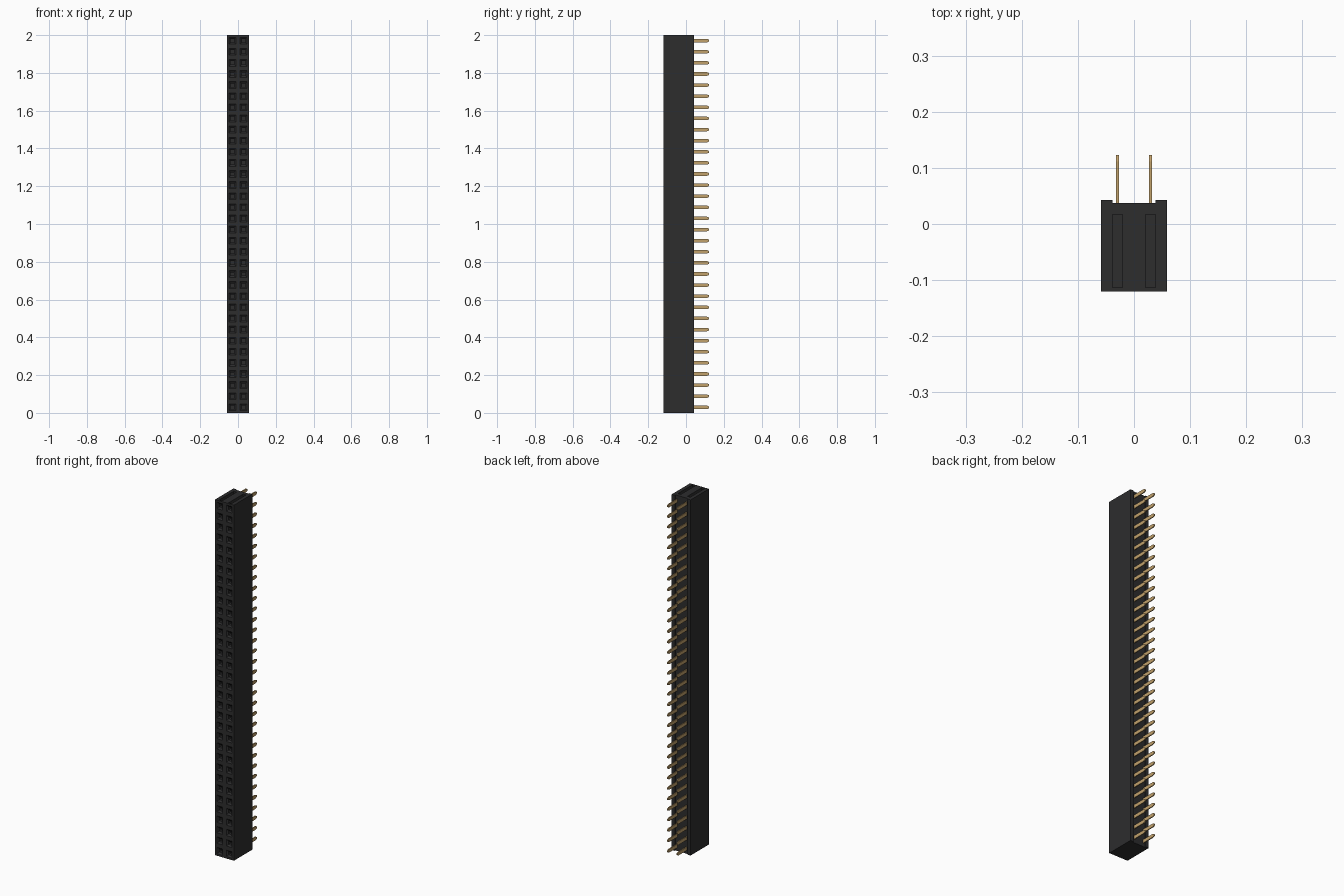
import bpy, bmesh

cube = bpy.data.objects.get("Cube")
if cube:
    bpy.data.objects.remove(cube, do_unlink=True)


def material(name, rgb, rough):
    m = bpy.data.materials.new(name)
    m.use_nodes = True
    m.diffuse_color = (*rgb, 1)
    b = m.node_tree.nodes["Principled BSDF"]
    b.inputs["Base Color"].default_value = (*rgb, 1)
    b.inputs["Roughness"].default_value = rough
    return m


black = material("black plastic", (0.026, 0.026, 0.027), 0.6)
gold = material("gold metal", (0.54, 0.36, 0.15), 0.4)

ROWS, HEIGHT = 34, 2.0
PITCH = HEIGHT / ROWS
W = 0.0588                       # half width
CX = 0.0295                      # column offset
BORE, MOUTH = 0.009, 0.018       # half sizes of the socket
FRONT, BORE_Y, BORE_END, BACK, RAIL = -0.12, -0.113, 0.017, 0.037, 0.043
XS = [-W, -CX - BORE, -CX + BORE, CX - BORE, CX + BORE, W]
YS = [FRONT, BORE_Y, BORE_END, BACK, RAIL]


def finish(name, bm, mat):
    bmesh.ops.remove_doubles(bm, verts=bm.verts, dist=1e-5)
    me = bpy.data.meshes.new(name)
    bm.to_mesh(me)
    bm.free()
    me.materials.append(mat)
    ob = bpy.data.objects.new(name, me)
    bpy.context.collection.objects.link(ob)
    return ob


def face(bm, *pts):
    return bm.faces.new([bm.verts.new(p) for p in pts])


def square(cx, y, cz, hx, lo, hi):
    """Corners of an upright rectangle, anticlockwise from the front."""
    return [(cx - hx, y, cz - lo), (cx + hx, y, cz - lo),
            (cx + hx, y, cz + hi), (cx - hx, y, cz + hi)]


def bridge(bm, a, b, sides=(0, 1, 2, 3)):
    for i in sides:
        j = (i + 1) % 4
        face(bm, a[i], a[j], b[j], b[i])


# Housing: sockets in the front
bm = bmesh.new()
for r in range(ROWS):
    cz = (r + 0.5) * PITCH
    top = r == ROWS - 1
    for cx in (-CX, CX):
        h = PITCH / 2
        # frame around the mouth
        x0, x1 = (-W, 0) if cx < 0 else (0, W)
        outer = [(x0, FRONT, cz - h), (x1, FRONT, cz - h),
                 (x1, FRONT, cz + h), (x0, FRONT, cz + h)]
        mouth = square(cx, FRONT, cz, MOUTH, MOUTH, MOUTH)
        throat = square(cx, BORE_Y, cz, BORE, BORE, BORE)
        bridge(bm, outer, mouth)
        bridge(bm, mouth, throat)
        # straight bore, left open above in the last row
        hi = h if top else BORE
        a = square(cx, BORE_Y, cz, BORE, BORE, hi)
        b = square(cx, BORE_END, cz, BORE, BORE, hi)
        bridge(bm, a, b, (0, 1, 3) if top else (0, 1, 2, 3))
        face(bm, *b)
        if top:
            face(bm, throat[2], throat[3], a[3], a[2])

# Housing: end caps, with pockets in the upper one
for i in range(5):
    for j in range(4):
        if j == 3 and i not in (0, 4):
            continue
        x0, x1, y0, y1 = XS[i], XS[i + 1], YS[j], YS[j + 1]
        face(bm, (x0, y0, 0), (x0, y1, 0), (x1, y1, 0), (x1, y0, 0))
        if not (i in (1, 3) and j == 1):
            face(bm, (x0, y0, HEIGHT), (x1, y0, HEIGHT),
                 (x1, y1, HEIGHT), (x0, y1, HEIGHT))

# Housing: sides, rails and back, swept along the outline
xi = XS[4]
outline = [(W, FRONT), (W, RAIL), (xi, RAIL), (xi, BACK),
           (-xi, BACK), (-xi, RAIL), (-W, RAIL), (-W, FRONT)]
for (xa, ya), (xb, yb) in zip(outline, outline[1:]):
    face(bm, (xa, ya, 0), (xb, yb, 0), (xb, yb, HEIGHT), (xa, ya, HEIGHT))
finish("socket_housing", bm, black)

# Flat contact pins with tapered tips
bm = bmesh.new()
T, Z, TIP = 0.0026, 0.0095, 0.123
blade = [(BACK - 0.01, -Z), (TIP - 0.012, -Z), (TIP - 0.003, -Z * 0.6),
         (TIP, -Z * 0.3), (TIP, Z * 0.3), (TIP - 0.003, Z * 0.6),
         (TIP - 0.012, Z), (BACK - 0.01, Z)]
for r in range(ROWS):
    cz = (r + 0.5) * PITCH
    for cx in (-CX, CX):
        f = face(bm, *[(cx - T, y, cz + z) for y, z in blade])
        ext = bmesh.ops.extrude_face_region(bm, geom=[f], use_keep_orig=True)
        vs = [v for v in ext["geom"] if isinstance(v, bmesh.types.BMVert)]
        bmesh.ops.translate(bm, verts=vs, vec=(2 * T, 0, 0))
bmesh.ops.recalc_face_normals(bm, faces=bm.faces)
finish("contact_pins", bm, gold)
